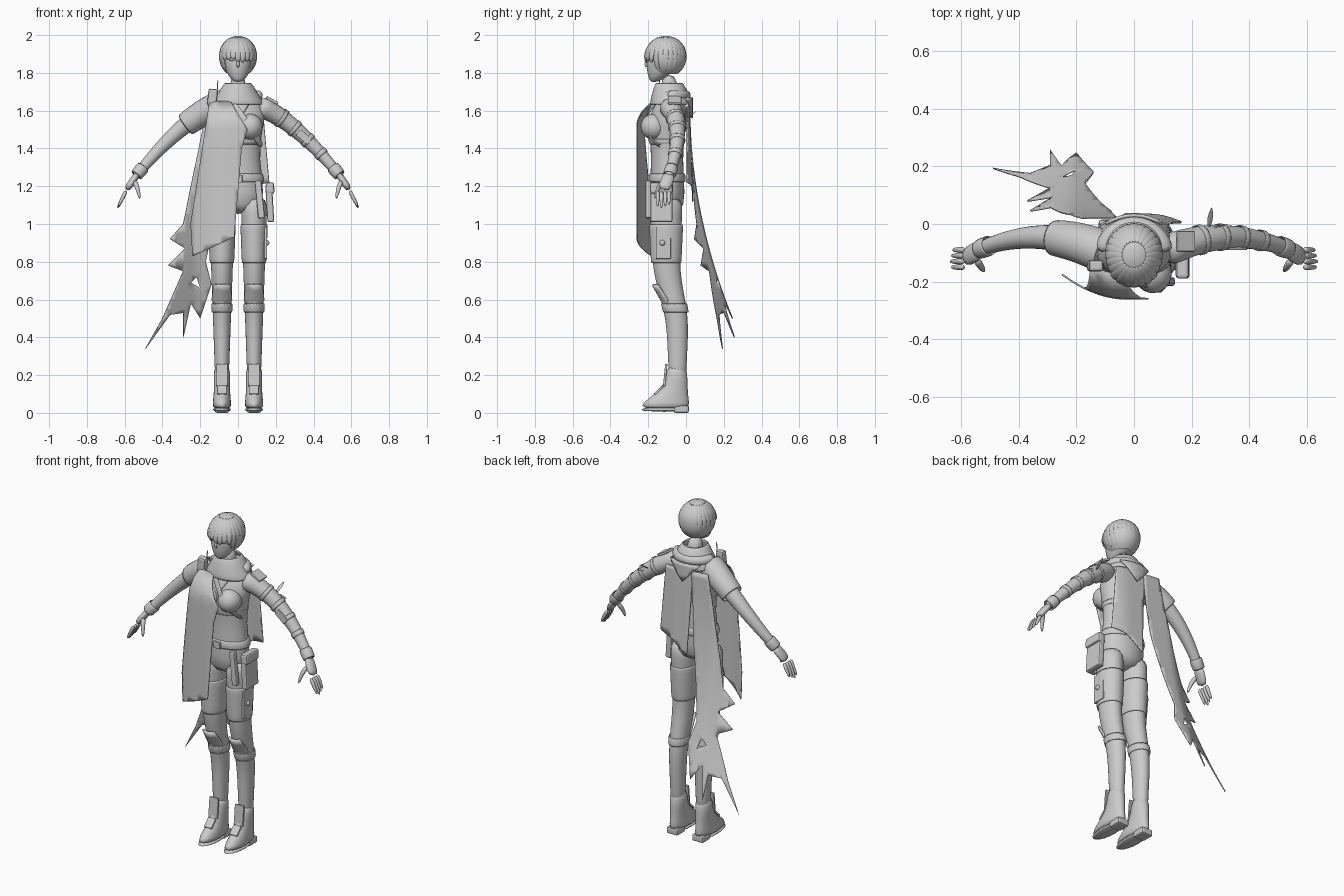
import bpy, bmesh, math, random
from mathutils import Vector, Matrix

random.seed(4)
cube = bpy.data.objects.get("Cube")
if cube:
    bpy.data.objects.remove(cube, do_unlink=True)

grey = bpy.data.materials.new("plain grey")
grey.use_nodes = True
grey.diffuse_color = (0.6, 0.6, 0.6, 1)
for node in grey.node_tree.nodes:
    if node.type == 'BSDF_PRINCIPLED':
        node.inputs["Base Color"].default_value = grey.diffuse_color


def finish(name, bm, sub=0, thick=0, bevel=0, smooth=True):
    """Turn a bmesh into a finished object."""
    bmesh.ops.recalc_face_normals(bm, faces=bm.faces[:])
    for face in bm.faces:
        face.smooth = smooth
    mesh = bpy.data.meshes.new(name)
    bm.to_mesh(mesh)
    bm.free()
    mesh.materials.append(grey)
    ob = bpy.data.objects.new(name, mesh)
    bpy.context.scene.collection.objects.link(ob)
    if thick:
        mod = ob.modifiers.new("thickness", 'SOLIDIFY')
        mod.thickness, mod.offset = thick, 0
    if bevel:
        mod = ob.modifiers.new("bevel", 'BEVEL')
        mod.width, mod.segments = bevel, 2
    if sub:
        mod = ob.modifiers.new("subdivision", 'SUBSURF')
        mod.levels = mod.render_levels = sub
    return ob


def skin(name, rings, thick):
    """Join rings; a thickness leaves the ends open, none closes them."""
    bm = bmesh.new()
    loops = [[bm.verts.new(p) for p in ring] for ring in rings]
    for a, b in zip(loops, loops[1:]):
        for i in range(len(a)):
            bm.faces.new((a[i - 1], a[i], b[i], b[i - 1]))
    if not thick:
        bm.faces.new(loops[0])
        bm.faces.new(loops[-1])
    return finish(name, bm, sub=1, thick=thick)


def circle(n):
    return [(math.cos(math.tau * i / n), math.sin(math.tau * i / n)) for i in range(n)]


def loft(name, rows, x=0, thick=0):
    """Stack of level ellipses: z, y, x radius, y radius."""
    skin(name, [[(x + rx * c, y + ry * s, z) for c, s in circle(18)]
                for z, y, rx, ry in rows], thick)


def limb(name, path, side=1, flat=1, ref=(0, 1, 0), thick=0, sides=10):
    """Tube along a path of x, y, z, radius."""
    pts = [Vector((side * x, y, z)) for x, y, z, r in path]
    rings = []
    for i, p in enumerate(pts):
        t = (pts[min(i + 1, len(pts) - 1)] - pts[max(i - 1, 0)]).normalized()
        u = t.cross(Vector(ref)).normalized()
        v = u.cross(t)
        r = path[i][-1]
        rings.append([p + u * c * r + v * s * r * flat for c, s in circle(sides)])
    skin(name, rings, thick)


def sheet(name, outline, depth, thick=0.006, hole=()):
    """Cloth cut to an x, z outline and bent by a depth rule."""
    bm = bmesh.new()
    for loop in (outline, hole):
        vs = [bm.verts.new((x, 0, z)) for x, z in loop]
        for i in range(len(vs)):
            bm.edges.new((vs[i - 1], vs[i]))
    bmesh.ops.triangle_fill(bm, use_beauty=True, edges=bm.edges[:], normal=(0, -1, 0))
    for axis, step in ((0, 0.025), (2, 0.05)):
        vals = [v.co[axis] for v in bm.verts]
        normal = Vector((axis == 0, 0, axis == 2))
        for k in range(math.ceil(min(vals) / step), math.ceil(max(vals) / step)):
            bmesh.ops.bisect_plane(bm, geom=bm.verts[:] + bm.edges[:] + bm.faces[:],
                                   dist=1e-5, plane_co=normal * k * step, plane_no=normal)
    for v in bm.verts:
        v.co.y = depth(v.co.x, v.co.z)
    finish(name, bm, thick=thick)


def ball(name, loc, radii, keep=None):
    bm = bmesh.new()
    bmesh.ops.create_uvsphere(bm, u_segments=24, v_segments=16, radius=1,
                              matrix=Matrix.Translation(loc) @ Matrix.Diagonal((*radii, 1)))
    if keep:
        gone = [f for f in bm.faces if not keep(f.calc_center_median())]
        bmesh.ops.delete(bm, geom=gone, context='FACES')
    finish(name, bm)


def box(name, loc, size, tilt=0, pitch=0):
    bm = bmesh.new()
    bmesh.ops.create_cube(bm, size=1, matrix=Matrix.Diagonal((*size, 1)))
    ob = finish(name, bm, bevel=min(size) / 4, smooth=False)
    ob.location, ob.rotation_euler = loc, (pitch, tilt, 0)


def arm(x, grow=0):
    """Point and radius on the left arm at distance x from the middle."""
    return x, -.045 - (x - .33) ** 2, 1.63 - 1.2 * (x - .08) ** 1.5, .07 - .08 * x + grow


def leg(bottom, top, count, grow=0):
    """Leg sections between two heights: thigh forward, shin back."""
    rows = []
    for i in range(count):
        z = bottom + (top - bottom) * i / (count - 1)
        k = min(1, max(0, (z - .45) / .35))
        r = .03 + .037 * z + grow
        rows.append((z, -.045 - .06 * k * k * (3 - 2 * k), r, r * 1.25))
    return rows


# Torso, neck and head
loft("torso", [(1.05, -.1, .1, .08), (1.15, -.1, .15, .1), (1.35, -.1, .11, .08), (1.5, -.1, .13, .1),
               (1.57, -.1, .15, .1), (1.64, -.08, .13, .08), (1.7, -.07, .06, .06)])
limb("neck", [(0, -.07, 1.66, .05), (0, -.1, 1.8, .045)])
loft("head", [(1.75, -.17, .02, .02), (1.78, -.15, .05, .05), (1.82, -.13, .07, .08),
              (1.87, -.12, .08, .09), (1.95, -.11, .08, .09)])
limb("nose", [(0, -.2, 1.88, .006), (0, -.22, 1.84, .01), (0, -.2, 1.83, .006)])

# Hair cap with pointed locks
centre, radii = Vector((0, -.107, 1.886)), Vector((.1, .11, .11))
ball("hair_cap", centre, radii, lambda p: p.z > 1.8 and (p.y > -.14 or p.z > 1.92))
locks = 24
for i in range(locks):
    a = math.tau * i / locks
    front = math.cos(a)
    low = (-10 if front > .6 else -50) + random.uniform(-9, 5)
    out = Vector((math.sin(a), -front, 0))
    path = []
    for angle, r in ((70, .014), (40, .022), (10, .022), (low / 2, .018), (low, .002)):
        e = math.radians(angle)
        path.append((*(centre + (out * math.cos(e) + Vector((0, 0, math.sin(e)))) * radii), r))
    limb("hair_lock", path, flat=.4, ref=out, sides=6)

# Paired parts
for s in (1, -1):
    ball("eye", (s * .03, -.2, 1.87), (.016, .007, .007))
    ball("bust", (s * .065, -.17, 1.515), (.066, .07, .068))
    limb("arm", [arm(.1 + .05 * i) for i in range(10)], s)
    limb("glove_cuff", [arm(.5, .006), arm(.54, .007)], s, thick=.006)

    # Hand
    wrist, knuckle = Vector(arm(.53)[:3]), Vector((.59, -.12, 1.18))
    limb("palm", [(*wrist, .02), (*wrist.lerp(knuckle, .5), .02), (*knuckle, .02)], s, flat=1.8)
    for k in range(4):
        start = knuckle + Vector((0, .03 - .02 * k, 0))
        reach = Vector((.05, 0, -.1)) * (1 - .1 * abs(k - 2))
        limb("finger", [(*start, .012), (*(start + reach / 2), .011), (*(start + reach), .006)], s)
    limb("thumb", [(.55, -.12, 1.23, .016), (.53, -.15, 1.19, .013), (.52, -.165, 1.13, .006)], s)

    # Leg with its layers
    x = s * .085
    loft("leg", leg(.15, 1.15, 11), x)
    loft("shorts_leg", leg(.79, 1, 4, .004), x, thick=.006)
    loft("stocking_cuff", leg(.53, .58, 2, .004), x, thick=.005)
    sheet("knee_pad", [(x - .04, .68), (x + .04, .68), (x + .05, .6), (x + .03, .56),
                       (x - .03, .56), (x - .05, .6)],
          lambda px, z: -.175 + .55 * (.68 - z) + 14 * (px - x) ** 2, .014)

    # Boot
    loft("boot", [(.02, -.11, .05, .13), (.05, -.11, .05, .13), (.11, -.07, .043, .08),
                  (.16, -.05, .043, .06), (.26, -.05, .048, .056)], x)
    loft("sole", [(.005, -.115, .052, .135), (.03, -.115, .052, .135)], x)
    box("heel", (x, -.025, .02), (.075, .08, .04))
    box("boot_flap", (x, -.11, .2), (.06, .012, .12), pitch=-.1)
    box("instep_plate", (x, -.145, .12), (.05, .012, .06), pitch=-.8)

# Short sleeve on the right, wraps and armour on the left arm
limb("sleeve", [arm(.1 + .06 * i, .017) for i in range(4)], -1, thick=.006)
for i in range(4):
    x = .22 + .07 * i
    limb("arm_wrap", [arm(x, .003), arm(x + .02, .003)], thick=.005)
box("elbow_plate", (.35, -.085, 1.46), (.08, .012, .04), tilt=.7)
box("shoulder_plate", (.18, -.06, 1.655), (.07, .07, .014), tilt=.5)
root = Vector((.26, -.015, 1.55))
for tip in ((.33, 0, 1.53), (.27, .06, 1.6)):
    limb("ribbon_leaf", [(*root, .004), (*root.lerp(Vector(tip), .5), .014), (*tip, .001)], flat=.25)

# Collar, hood and scarf
loft("cowl", [(1.63, -.08, .14, .11), (1.68, -.08, .11, .1), (1.75, -.09, .066, .068)], thick=.01)
roll = [(-.11 * math.cos(a), -.1 + .1 * math.sin(a), 1.68, .03)
        for a in (math.pi * i / 8 for i in range(9))]
limb("hood_roll", roll, ref=(0, 0, 1))
sheet("scarf_front", [(-.1, 1.7), (.1, 1.7), (.015, 1.56)], lambda x, z: -.21 + .4 * (z - 1.56) + 5 * x * x)
sheet("hood_point", [(-.1, 1.67), (.1, 1.67), (0, 1.56)], lambda x, z: .03 - 3 * x * x, .012)

# Cape: front drape, back panel and long torn tail
sheet("front_drape", [(-.04, 1.65), (-.15, 1.65), (-.25, 1), (-.24, .83), (-.02, .93),
                      (.02, 1.4), (.05, 1.5)],
      lambda x, z: -.26 + 1.6 * max(0, -x - .02) ** 2 + 5 * max(0, z - 1.52) ** 2)
sheet("back_panel", [(-.06, 1.64), (.13, 1.62), (.165, 1.22), (.08, 1.2), (-.03, 1.12)],
      lambda x, z: .015 + .04 * (1.64 - z) - 2 * max(0, x - .05) ** 2)
sheet("torn_tail", [(-.05, 1.63), (-.16, 1.64), (-.29, 1), (-.36, .92), (-.28, .87), (-.37, .78),
                    (-.29, .75), (-.4, .5), (-.49, .34), (-.36, .52), (-.29, .53), (-.29, .4),
                    (-.25, .58), (-.2, .5), (-.14, .68), (-.17, .8), (-.08, 1.25)],
      lambda x, z: .02 + .18 * (1.62 - z) ** 2 - .45 * max(0, -x - .22),
      hole=[(-.22, .72), (-.25, .69), (-.2, .66)])

# Straps, belts and pouches
limb("chest_strap", [(-.07, -.15, 1.69, .018), (0, -.2, 1.6, .018), (.075, -.24, 1.5, .018),
                     (.13, -.13, 1.4, .018)], flat=.3)
loft("top_hem", [(1.42, -.1, .12, .09), (1.45, -.1, .126, .1)], thick=.006)
loft("belt", [(1.22, -.1, .14, .097), (1.27, -.1, .13, .093)], thick=.01)
box("buckle", (0, -.2, 1.24), (.045, .012, .04))
box("hip_pouch", (.168, -.13, 1.11), (.036, .115, .2), tilt=-.06)
box("pouch_flap", (.17, -.13, 1.19), (.044, .12, .06), tilt=-.06)
box("thigh_holster", (.115, -.2, 1.13), (.035, .03, .2), tilt=-.1)
box("thigh_plate", (.146, -.12, .9), (.016, .08, .17))
ball("thigh_knob", (.152, -.125, .9), (.014, .015, .015))
box("shoulder_pouch", (-.135, -.145, 1.67), (.05, .04, .09), tilt=.1)
limb("antenna", [(-.11, -.14, 1.7, .004), (-.106, -.14, 1.77, .003)])
